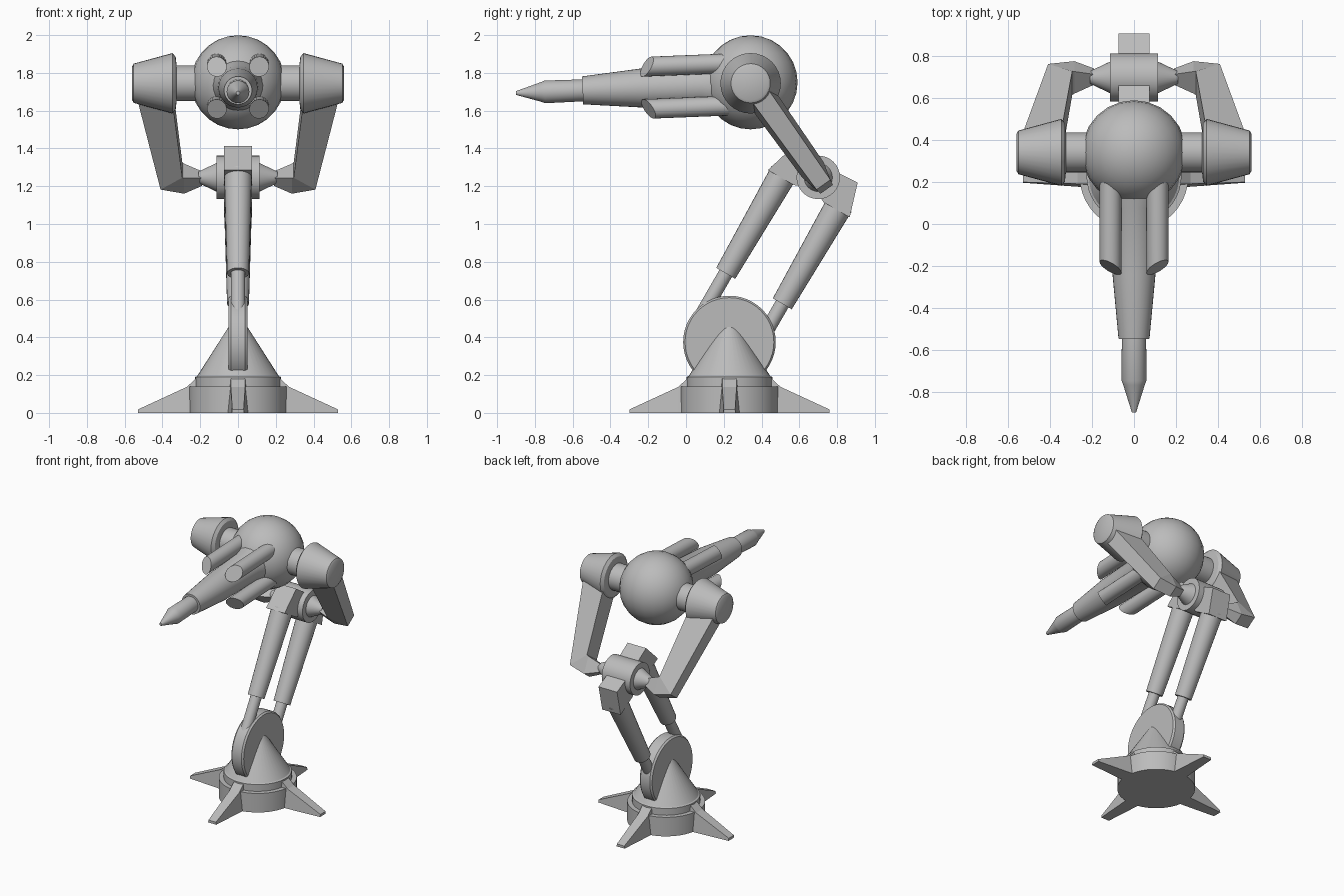
import bpy, bmesh, math
from mathutils import Vector, Matrix

cube = bpy.data.objects.get("Cube")
if cube:
    bpy.data.objects.remove(cube, do_unlink=True)

grey = bpy.data.materials.new("plain_grey")
grey.use_nodes = True
COLOUR = (0.5, 0.5, 0.5, 1)
grey.diffuse_color = COLOUR
grey.node_tree.nodes["Principled BSDF"].inputs["Base Color"].default_value = COLOUR


def finish(name, bm, smooth=True):
    bmesh.ops.recalc_face_normals(bm, faces=bm.faces)
    mesh = bpy.data.meshes.new(name)
    bm.to_mesh(mesh)
    bm.free()
    obj = bpy.data.objects.new(name, mesh)
    bpy.context.collection.objects.link(obj)
    mesh.materials.append(grey)
    if smooth:
        bpy.ops.object.select_all(action="DESELECT")
        obj.select_set(True)
        bpy.context.view_layer.objects.active = obj
        bpy.ops.object.shade_smooth_by_angle(angle=math.radians(30))
    return obj


def loft(bm, rings):
    """Skin a list of equal vertex rings and cap both ends."""
    rings = [[bm.verts.new(p) for p in ring] for ring in rings]
    n = len(rings[0])
    for a, b in zip(rings, rings[1:]):
        for i in range(n):
            j = (i + 1) % n
            bm.faces.new((a[i], a[j], b[j], b[i]))
    bm.faces.new(rings[0])
    bm.faces.new(rings[-1])


def lathe(name, origin, axis, profile, sides=32):
    """Turn (radius, distance) pairs about an axis."""
    origin, axis = Vector(origin), Vector(axis).normalized()
    turn = axis.to_track_quat("Z", "Y")
    bm = bmesh.new()
    rings = []
    for r, h in profile:
        angles = [math.tau * i / sides for i in range(sides)]
        rings.append([origin + turn @ Vector((r * math.cos(a), r * math.sin(a), h))
                      for a in angles])
    loft(bm, rings)
    return finish(name, bm)


def rod(name, start, end, r1, r2, sides=24):
    start, end = Vector(start), Vector(end)
    return lathe(name, start, end - start, [(r1, 0), (r2, (end - start).length)], sides)


# Base: foot drum, collar and cone
BASE_Y = 0.23
lathe("base", (0, BASE_Y, 0), (0, 0, 1),
      [(0.26, 0), (0.26, 0.14), (0.227, 0.14), (0.227, 0.19),
       (0.216, 0.195), (0.002, 0.53)], 40)

# Four tapering feet around the base
for k in range(4):
    spin = Matrix.Translation((0, BASE_Y, 0)) @ Matrix.Rotation(k * math.pi / 2, 4, "Z")
    bm = bmesh.new()
    rings = []
    for x, top, low_w, top_w in [(0.19, 0.185, 0.057, 0.038), (0.22, 0.185, 0.056, 0.038),
                                 (0.27, 0.138, 0.052, 0.038), (0.53, 0.018, 0.033, 0.03)]:
        section = [(x, -low_w, 0), (x, low_w, 0), (x, top_w, top), (x, -top_w, top)]
        rings.append([spin @ Vector(p) for p in section])
    loft(bm, rings)
    finish("foot_%d" % (k + 1), bm, False)

# Upright pivot disc
lathe("pivot_disc", (-0.05, BASE_Y, 0.375), (1, 0, 0),
      [(0.235, 0), (0.245, 0.012), (0.245, 0.088), (0.235, 0.1)], 48)

# Elbow joint, with local directions along and across the pistons
ELBOW = Vector((0, 0.70, 1.247))
ALONG = Vector((0, 0.5, 0.866))
ACROSS = Vector((0, 0.866, -0.5))
lathe("elbow_hub", ELBOW, (1, 0, 0),
      [(0.03, -0.21), (0.075, -0.115), (0.115, -0.115),
       (0.115, 0.115), (0.075, 0.115), (0.03, 0.21)])

# Pistons and the blocks that hold their tops
for label, side, length in [("front", -1, 0.585), ("rear", 1, 0.575)]:
    top = ELBOW + ACROSS * 0.17 * side - ALONG * 0.1
    low = top - ALONG * length
    rod(label + "_piston_barrel", low, top + ALONG * 0.03, 0.058, 0.074)
    rod(label + "_piston_rod", low - ALONG * 0.25, low + ALONG * 0.02, 0.038, 0.038)
    outline = [(0.25, -0.1), (0.195, 0.08), (0.03, 0.07), (0.03, -0.07), (0.09, -0.1)]
    bm = bmesh.new()
    loft(bm, [[ELBOW + ACROSS * p * side + ALONG * u + Vector((x, 0, 0)) for p, u in outline]
              for x in (-0.075, 0.075)])
    finish(label + "_elbow_block", bm, False)

# Head ball
HEAD = Vector((0, 0.342, 1.75))
bm = bmesh.new()
bmesh.ops.create_uvsphere(bm, u_segments=24, v_segments=14, radius=0.249,
                          matrix=Matrix.Translation(HEAD))
finish("head_ball", bm)

# Shoulders and the bent fork arms down to the elbow
DOWN = (ELBOW - HEAD).normalized()
OUT = Vector((0, -DOWN.z, DOWN.y))
for label, side in [("left", 1), ("right", -1)]:
    lathe(label + "_shoulder", HEAD - Vector((0, 0, 0.005)), (side, 0, 0),
          [(0.095, 0.18), (0.095, 0.325), (0.14, 0.33), (0.16, 0.347),
           (0.104, 0.552), (0.09, 0.56)])
    # Pairs of outer and inner edge points: (sideways, along arm, half thickness)
    stations = [((0.54, 0.04, 0.055), (0.35, 0.04, 0.08)),
                ((0.41, 0.665, 0.045), (0.295, 0.57, 0.07)),
                ((0.285, 0.695, 0.04), (0.285, 0.575, 0.065)),
                ((0.19, 0.655, 0.025), (0.19, 0.6, 0.03))]
    bm = bmesh.new()
    rings = []
    for outer, inner in stations:
        ring = []
        for (x, t, w), signs in ((outer, (-1, 1)), (inner, (1, -1))):
            for s in signs:
                ring.append(HEAD + Vector((x * side, 0, 0)) + DOWN * t + OUT * w * s)
        rings.append(ring)
    loft(bm, rings)
    finish(label + "_fork_arm", bm, False)

# Gun barrel with a stepped muzzle and pointed tip
GUN = Vector((0, 0.342, 1.743))
AIM = Vector((0, -1, -0.04)).normalized()
lathe("gun_barrel", GUN, AIM,
      [(0.14, 0.1), (0.135, 0.2), (0.11, 0.26), (0.103, 0.58), (0.074, 0.89),
       (0.058, 0.89), (0.06, 1.09), (0.052, 1.11), (0.01, 1.243)])

# Four slant-cut pods around the barrel
UP = AIM.cross(Vector((-1, 0, 0))).normalized()
if UP.z < 0:
    UP = -UP
for vname, v in [("upper", 1), ("lower", -1)]:
    for hname, h in [("left", 1), ("right", -1)]:
        outward = (Vector((h, 0, 0)) + UP * v).normalized()
        centre = GUN + Vector((0.112 * h, 0, 0)) + UP * 0.112 * v
        rings = []
        for dist, slant in [(0.08, 0), (0.545, 0.7)]:
            ring = []
            for i in range(24):
                a = math.tau * i / 24
                off = (Vector((1, 0, 0)) * math.cos(a) + UP * math.sin(a)) * 0.052
                ring.append(centre + off + AIM * (dist - slant * off.dot(outward)))
            rings.append(ring)
        bm = bmesh.new()
        loft(bm, rings)
        finish("%s_%s_pod" % (vname, hname), bm)
